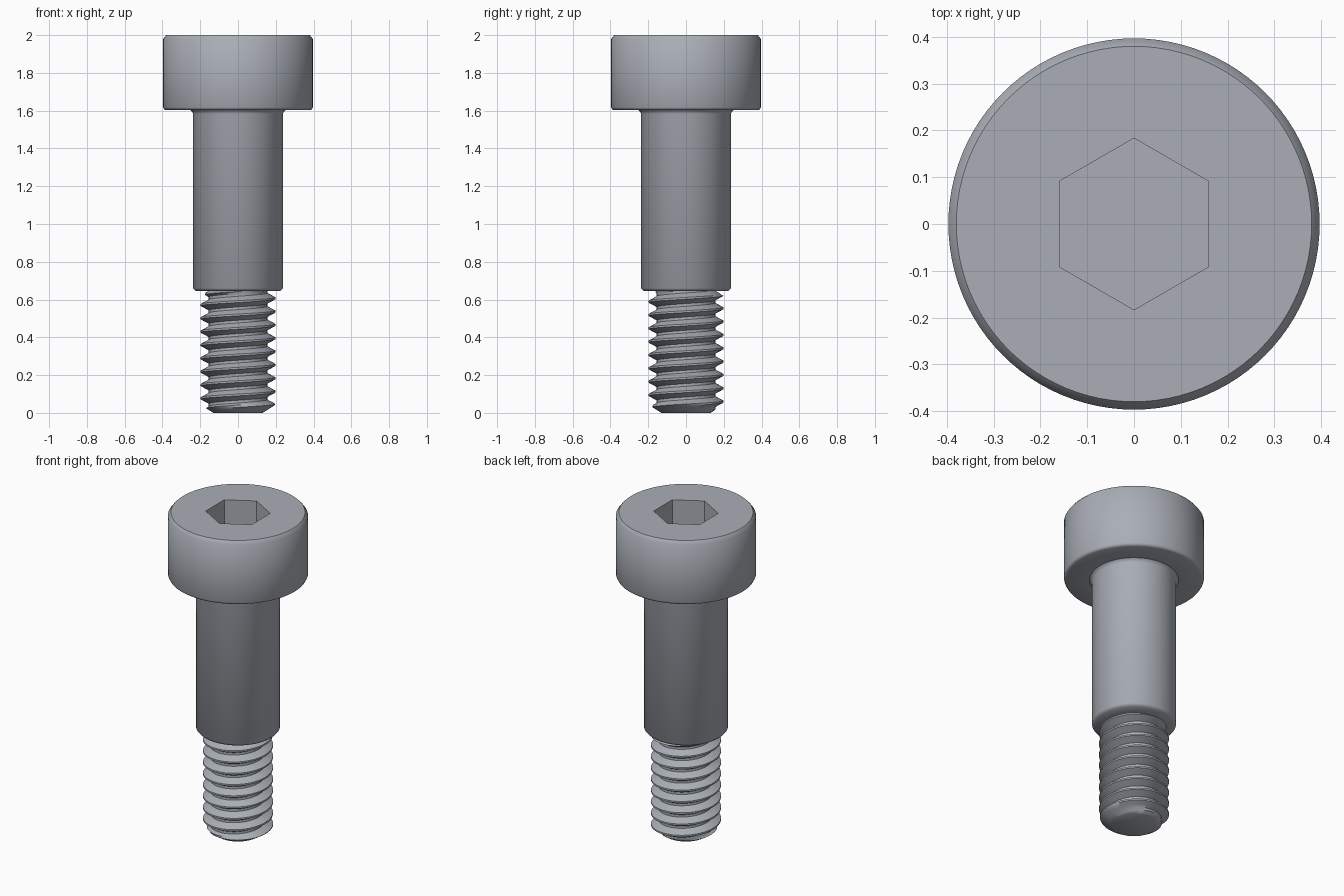
import bpy, bmesh, math
from math import pi, cos, sin

cube = bpy.data.objects.get("Cube")
if cube:
    bpy.data.objects.remove(cube)

steel = bpy.data.materials.new("grey steel")
steel.use_nodes = True
COLOUR = (0.40, 0.425, 0.47, 1)
steel.diffuse_color = COLOUR
steel.node_tree.nodes["Principled BSDF"].inputs["Base Color"].default_value = COLOUR

SEG = 96


def finish(bm, name):
    bmesh.ops.remove_doubles(bm, verts=bm.verts, dist=1e-5)
    bmesh.ops.recalc_face_normals(bm, faces=bm.faces)
    mesh = bpy.data.meshes.new(name)
    bm.to_mesh(mesh)
    bm.free()
    mesh.materials.append(steel)
    ob = bpy.data.objects.new(name, mesh)
    bpy.context.collection.objects.link(ob)
    bpy.ops.object.select_all(action='DESELECT')
    ob.select_set(True)
    bpy.context.view_layer.objects.active = ob
    bpy.ops.object.shade_smooth_by_angle(angle=math.radians(47))
    return ob


def ring(bm, r, z, n=SEG, turn=0.0):
    return [bm.verts.new((r * cos(2 * pi * i / n + turn),
                          r * sin(2 * pi * i / n + turn), z)) for i in range(n)]


def skin(bm, a, b):
    n = len(a)
    for i in range(n):
        j = (i + 1) % n
        bm.faces.new((a[i], a[j], b[j], b[i]))


def lathe(bm, profile):
    rings = [ring(bm, r, z) for r, z in profile]
    for a, b in zip(rings, rings[1:]):
        skin(bm, a, b)
    return rings


def loop_edges(bm, loop):
    return [bm.edges.get((loop[i], loop[i - 1])) for i in range(len(loop))]


# Head: chamfered cylinder with a hexagonal socket
TOP, HEAD_Z, SOCKET = 2.0, 1.603, 0.238
bm = bmesh.new()
rings = lathe(bm, [(0.25, HEAD_Z), (0.382, HEAD_Z), (0.392, 1.608), (0.397, 1.618),
                   (0.397, 1.979), (0.380, TOP)])
rim = ring(bm, 0.1835, TOP, 6, pi / 2)
floor = ring(bm, 0.1835, TOP - SOCKET, 6, pi / 2)
skin(bm, rim, floor)
bm.faces.new(floor)
bmesh.ops.bridge_loops(bm, edges=loop_edges(bm, rings[-1]) + loop_edges(bm, rim))
finish(bm, "head")

# Shoulder: plain shank, flared under the head and chamfered at its foot
STEP = 0.645
bm = bmesh.new()
lathe(bm, [(0.14, STEP), (0.224, STEP), (0.238, 0.660), (0.238, 1.583),
           (0.242, 1.594), (0.252, HEAD_Z)])
finish(bm, "shoulder")

# Thread: right-handed helix, chamfered at both ends
PITCH, CREST, ROOT, START = 0.0706, 0.198, 0.155, 0.042
FLAT = 0.07          # half width of the crest, in pitches
VALLEY = 0.40        # where the flank meets the root, in pitches
STEPS = (-VALLEY, -0.24, -FLAT, FLAT, 0.24, VALLEY)


def thread_radius(angle, z):
    t = (z - START) / PITCH - angle / (2 * pi)
    d = abs(t - round(t))
    f = min(max((d - FLAT) / (VALLEY - FLAT), 0), 1)
    r = CREST + (ROOT - CREST) * f
    return min(r, 0.13 + 1.6 * z, 0.158 + 1.6 * (STEP - z))


bm = bmesh.new()
columns = []
for i in range(SEG + 1):
    a = 2 * pi * i / SEG
    col = []
    for k in range(-3, 12):
        for s in STEPS:
            z = min(max(START + PITCH * (k + s + a / (2 * pi)), 0), STEP)
            r = thread_radius(a, z)
            col.append(bm.verts.new((r * cos(a), r * sin(a), z)))
    columns.append(col)
for a, b in zip(columns, columns[1:]):
    for j in range(len(a) - 1):
        bm.faces.new((a[j], b[j], b[j + 1], a[j + 1]))
bmesh.ops.remove_doubles(bm, verts=bm.verts, dist=1e-5)
bmesh.ops.dissolve_degenerate(bm, dist=1e-5, edges=bm.edges)
bmesh.ops.holes_fill(bm, edges=[e for e in bm.edges if e.is_boundary], sides=0)
finish(bm, "thread")
